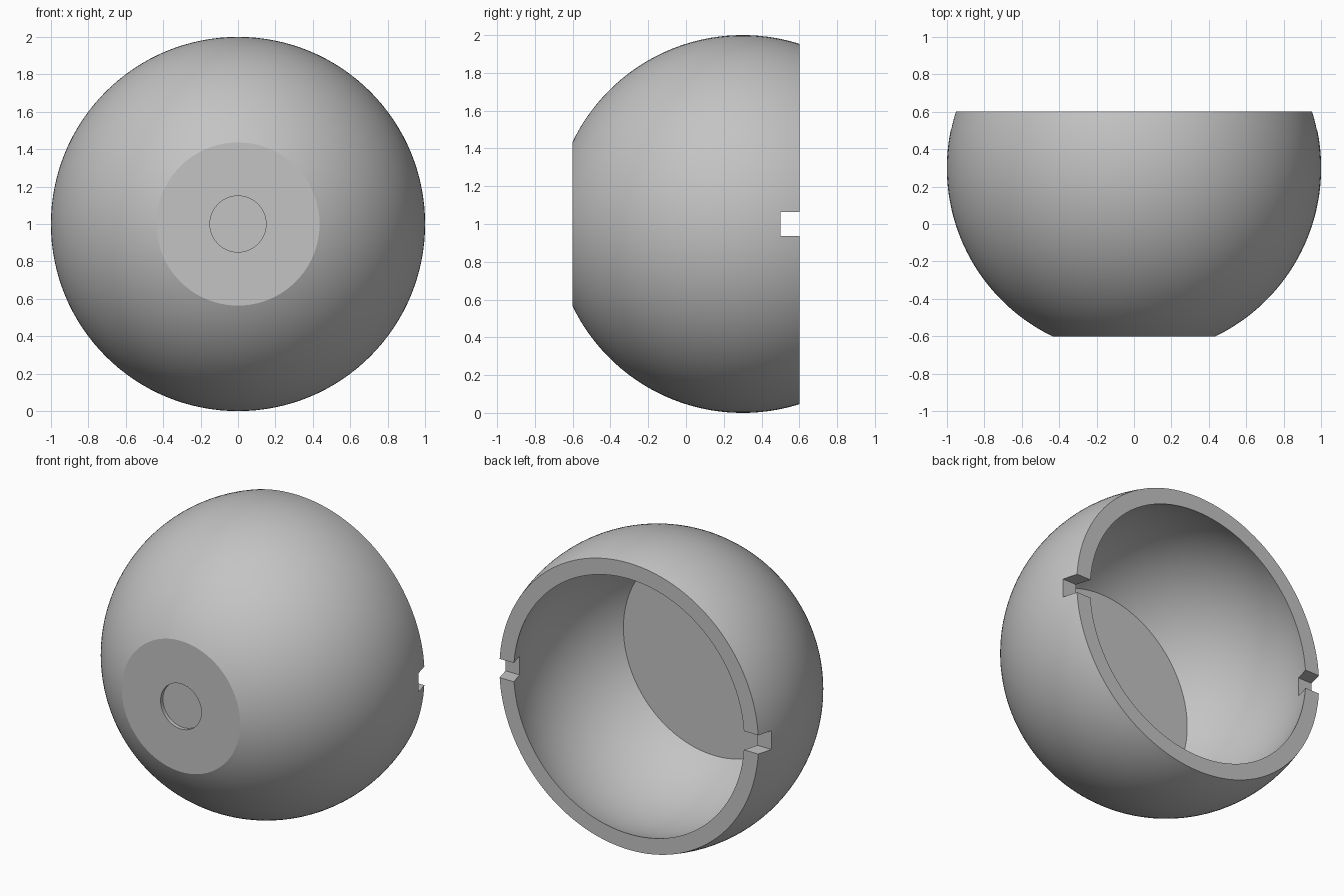
import bpy
import bmesh
from math import acos, cos, sin, pi, radians
from mathutils import Matrix, Vector

cube = bpy.data.objects.get("Cube")
if cube:
    bpy.data.objects.remove(cube, do_unlink=True)

CENTRE = Vector((0, 0.3, 1))
OUTER, INNER = 1.0, 0.9
SEGMENTS, ARC_STEPS = 128, 48

grey = bpy.data.materials.new("plain grey")
grey.use_nodes = True
colour = (0.55, 0.55, 0.55, 1)
grey.diffuse_color = colour
grey.node_tree.nodes["Principled BSDF"].inputs["Base Color"].default_value = colour


def arc(radius, start, end):
    """Sphere profile as (distance from axis, offset along axis)."""
    a, b = acos(start / radius), acos(end / radius)
    angles = [a + (b - a) * i / ARC_STEPS for i in range(ARC_STEPS + 1)]
    return [(radius * sin(t), radius * cos(t)) for t in angles]


# Closed profile: front recess, flat nose, outer wall, rim, inner wall, floor
profile = [(0, -0.875), (0.15, -0.875), (0.15, -0.9)]
profile += arc(OUTER, -0.9, 0.3) + arc(INNER, 0.3, -0.6) + [(0, -0.6)]

# Hollow bowl turned about the front-to-back axis
bm = bmesh.new()
verts = [bm.verts.new(CENTRE + Vector((r, y, 0))) for r, y in profile]
edges = [bm.edges.new(pair) for pair in zip(verts, verts[1:])]
bmesh.ops.spin(bm, geom=verts + edges, cent=CENTRE, axis=(0, 1, 0),
               angle=2 * pi, steps=SEGMENTS, use_merge=False)
bmesh.ops.remove_doubles(bm, verts=bm.verts, dist=1e-5)
bmesh.ops.recalc_face_normals(bm, faces=bm.faces)
mesh = bpy.data.meshes.new("bowl_shell")
bm.to_mesh(mesh)
bm.free()
mesh.materials.append(grey)
shell = bpy.data.objects.new("bowl_shell", mesh)
bpy.context.collection.objects.link(shell)

# Bar that cuts a square notch through both sides of the rim
bm = bmesh.new()
bmesh.ops.create_cube(bm, size=1, matrix=Matrix.Translation((0, 0.6, 1))
                      @ Matrix.Diagonal((3, 0.2, 0.125, 1)))
bar_mesh = bpy.data.meshes.new("notch_cutter")
bm.to_mesh(bar_mesh)
bm.free()
bar_mesh.materials.append(grey)
bar = bpy.data.objects.new("notch_cutter", bar_mesh)
bpy.context.collection.objects.link(bar)

cut = shell.modifiers.new("rim notches", "BOOLEAN")
cut.operation = "DIFFERENCE"
cut.solver = "EXACT"
cut.object = bar

# Apply the cut, drop the cutter, then shade the curved walls smooth
bpy.ops.object.select_all(action="DESELECT")
bpy.context.view_layer.objects.active = shell
shell.select_set(True)
bpy.ops.object.modifier_apply(modifier=cut.name)
bpy.data.objects.remove(bar, do_unlink=True)
bpy.ops.object.shade_smooth_by_angle(angle=radians(20))
